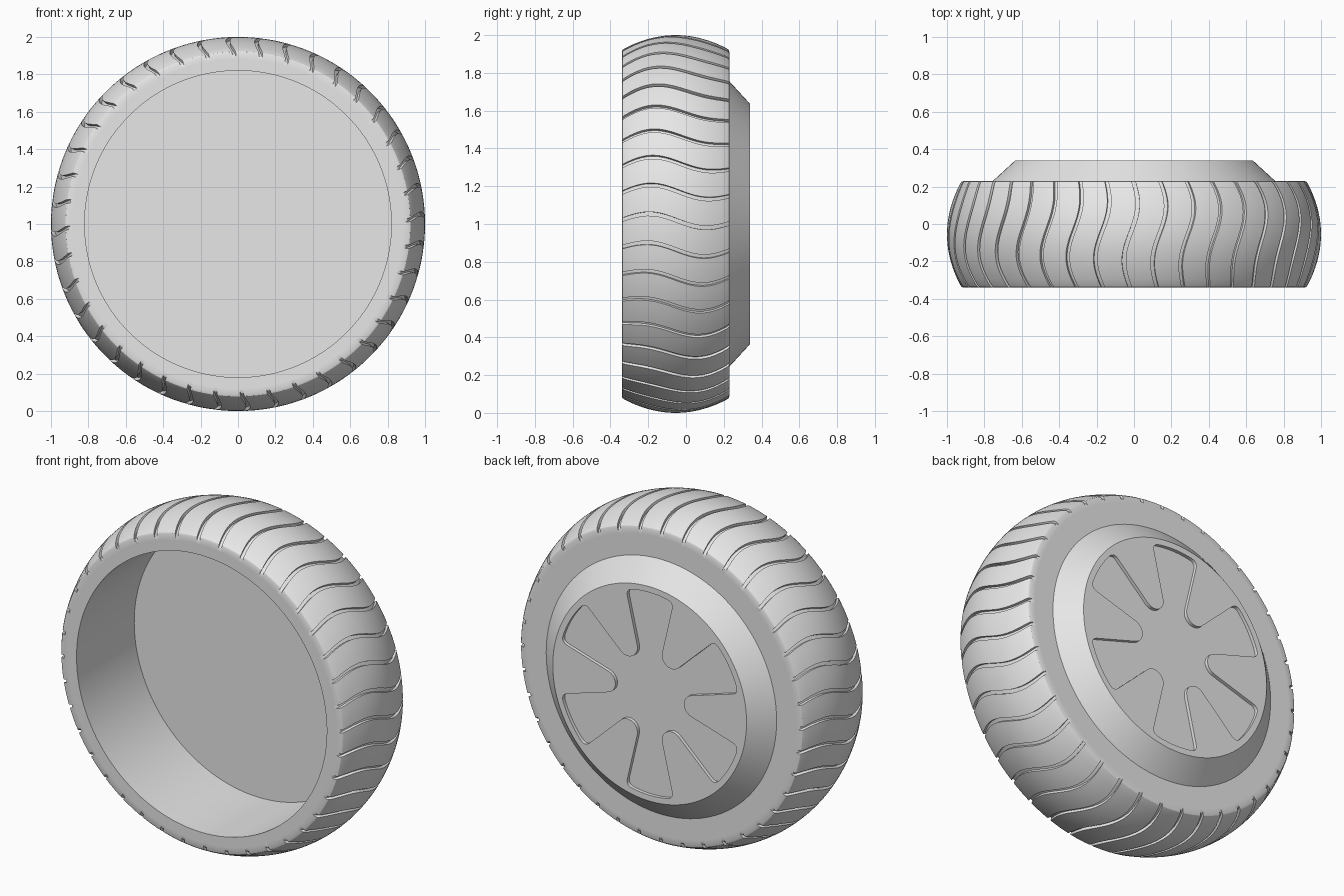
import bpy, bmesh
from math import cos, sin, pi, radians, asin, atan2, hypot

if "Cube" in bpy.data.objects:
    bpy.data.objects.remove(bpy.data.objects["Cube"])

grey = bpy.data.materials.new("light_grey")
grey.use_nodes = True
grey.diffuse_color = (0.8, 0.8, 0.8, 1)
grey.node_tree.nodes["Principled BSDF"].inputs["Base Color"].default_value = (0.8, 0.8, 0.8, 1)

FRONT, BACK, FLOOR, CAP = -0.34, 0.23, 0.20, 0.34   # stations along the axle


def polar(r, a, y):
    """Point at radius r and angle a around the axle."""
    return (r * cos(a), y, 1 + r * sin(a))


def finish(bm, name):
    bmesh.ops.remove_doubles(bm, verts=bm.verts[:], dist=1e-5)
    bmesh.ops.recalc_face_normals(bm, faces=bm.faces[:])
    mesh = bpy.data.meshes.new(name)
    bm.to_mesh(mesh)
    bm.free()
    mesh.materials.append(grey)
    ob = bpy.data.objects.new(name, mesh)
    bpy.context.collection.objects.link(ob)
    bpy.ops.object.select_all(action='DESELECT')
    ob.select_set(True)
    bpy.context.view_layer.objects.active = ob
    bpy.ops.object.shade_smooth_by_angle(angle=radians(30))
    return ob


def bridge(bm, a, b):
    """Join two closed rings of equal length with quads."""
    n = len(a)
    for i in range(n):
        j = (i + 1) % n
        bm.faces.new((a[i], a[j], b[j], b[i]))


# Tyre: lathed section whose columns follow a wave, with sunken groove columns
GROOVES, PITCH, DEPTH = 40, radians(9), 0.018
columns = [(-0.6, 0), (-0.6, 1), (0.6, 1), (0.6, 0), (2.5, 0), (4.5, 0), (6.5, 0)]


def wave(y):
    return radians(1) + 0.038 * cos(pi * (y + 0.2) / 0.31)


section = [(0.82, FLOOR, 0), (0.82, FRONT, 0), (0.88, FRONT, 0), (0.912, FRONT, 1),
           (0.922, FRONT + 0.004, 1)]                # radius, station, groove share
STEPS = 18
y0, y1 = FRONT + 0.015, BACK - 0.015
mid = (FRONT + BACK) / 2
for i in range(STEPS + 1):
    y = y0 + (y1 - y0) * i / STEPS
    section.append((1 - 0.07 * ((y - mid) / (y1 - mid)) ** 2, y, 1))
section += [(0.922, BACK - 0.004, 1), (0.912, BACK, 1), (0.88, BACK, 0), (0.70, BACK, 0)]

bm = bmesh.new()
rings = []
for r, y, share in section:
    twist = wave(FRONT if r < 0.9 and y < 0.21 else y)
    rings.append([bm.verts.new(polar(r - DEPTH * dip * share,
                                     g * PITCH + radians(off) + twist, y))
                  for g in range(GROOVES) for off, dip in columns])
for a, b in zip(rings, rings[1:]):
    bridge(bm, a, b)
bm.faces.new(rings[0])                               # floor of the front cavity
finish(bm, "tyre")

# Hub outline: a six-bladed star between rounded fingers reaching in from the rim
STAR_R, TIP_R, TIP_AT = 0.60, 0.065, 0.29
HALF = radians(15)
cx, cz = STAR_R * cos(HALF), STAR_R * sin(HALF)
length = hypot(cx - TIP_AT, cz)
slope = atan2(cz, cx - TIP_AT) - asin(TIP_R / length)


def finger_side():
    """Upper half of one finger, from the tip out to its rounded corner."""
    pts = []
    for i in range(9):
        a = pi + (slope + pi / 2 - pi) * i / 8
        pts.append((TIP_AT + TIP_R * cos(a), TIP_R * sin(a)))
    round_len = 0.04
    p = (cx - round_len * cos(slope), cz - round_len * sin(slope))
    b = HALF + round_len / STAR_R
    q = (STAR_R * cos(b), STAR_R * sin(b))
    for i in range(6):
        t = i / 5
        pts.append(tuple((1 - t) ** 2 * u + 2 * t * (1 - t) * v + t * t * w
                         for u, v, w in zip(p, (cx, cz), q)))
    for i in range(1, 5):                            # half of the blade's outer arc
        a = b + (pi / 6 - b) * i / 4
        pts.append((STAR_R * cos(a), STAR_R * sin(a)))
    return pts


half = finger_side()
finger = [(x, -z) for x, z in reversed(half[1:])] + half[:-1]
star = []
for k in range(6):
    a = k * pi / 3
    star += [(x * cos(a) - z * sin(a), x * sin(a) + z * cos(a)) for x, z in finger]

# Hub: sloped side, flat cap and sunken star
bm = bmesh.new()
SEG = 128
base, rim = [[bm.verts.new(polar(r, 2 * pi * i / SEG, y)) for i in range(SEG)]
             for r, y in ((0.755, BACK), (0.635, CAP))]
top, bottom = [[bm.verts.new((x, y, 1 + z)) for x, z in star] for y in (CAP, CAP - 0.02)]
bridge(bm, base, rim)
bridge(bm, top, bottom)
bm.faces.new(bottom)
loops = [bm.edges.get((ring[i - 1], ring[i])) for ring in (rim, top) for i in range(len(ring))]
bmesh.ops.triangle_fill(bm, use_beauty=True, use_dissolve=False, edges=loops, normal=(0, 1, 0))
finish(bm, "hub")
